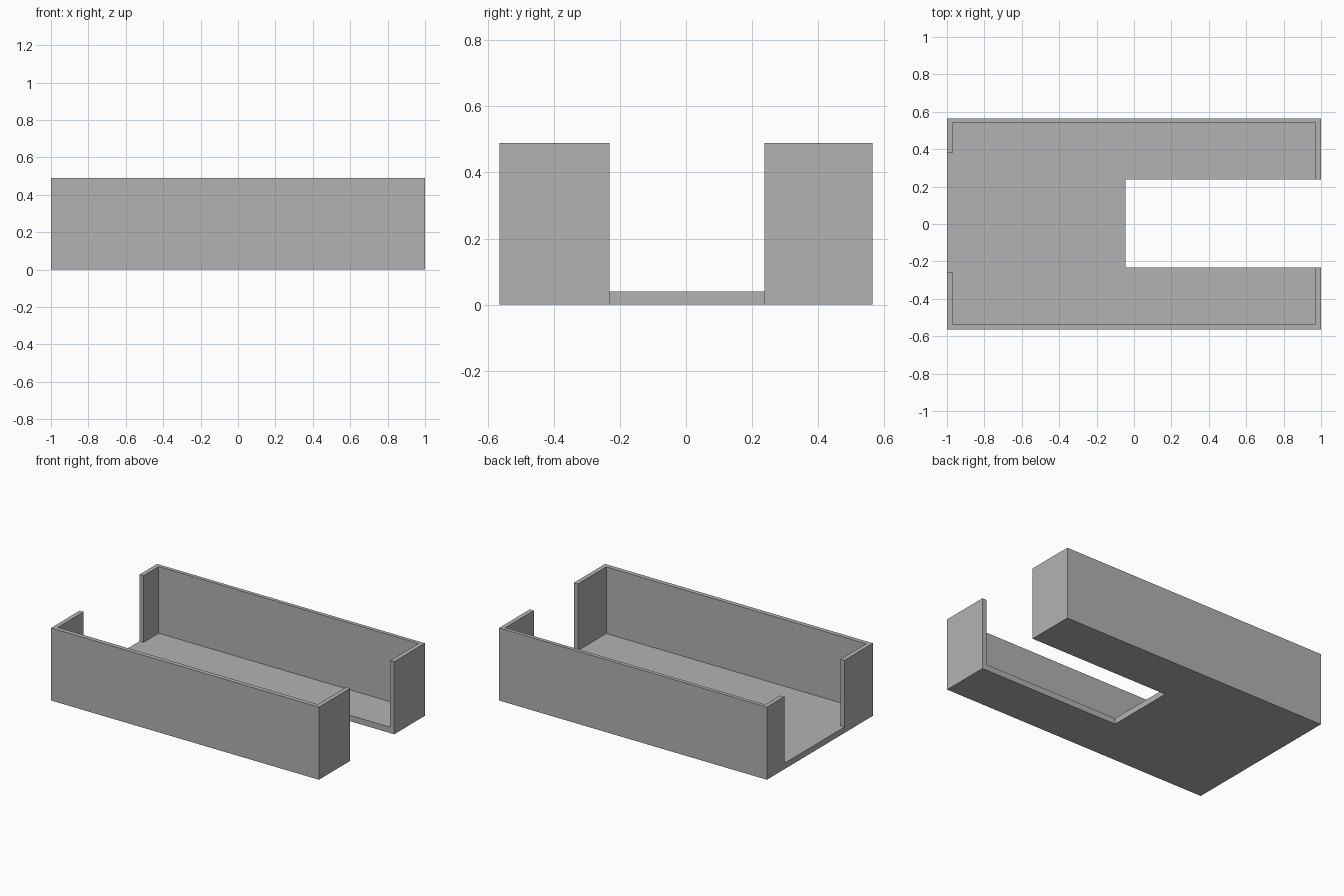
import bpy
import bmesh

cube = bpy.data.objects.get("Cube")
if cube:
    bpy.data.objects.remove(cube, do_unlink=True)

HEIGHT = 0.49
FLOOR = 0.04
ABOVE = 1.0

grey = bpy.data.materials.new("plain grey")
grey.use_nodes = True
colour = (0.448, 0.448, 0.448, 1)
grey.diffuse_color = colour
grey.node_tree.nodes["Principled BSDF"].inputs["Base Color"].default_value = colour


def box(name, xs, ys, zs):
    """Axis-aligned box spanning the given ranges."""
    bm = bmesh.new()
    bmesh.ops.create_cube(bm, size=1)
    for v in bm.verts:
        v.co = [r[0] if c < 0 else r[1] for c, r in zip(v.co, (xs, ys, zs))]
    mesh = bpy.data.meshes.new(name)
    bm.to_mesh(mesh)
    bm.free()
    mesh.materials.append(grey)
    obj = bpy.data.objects.new(name, mesh)
    bpy.context.collection.objects.link(obj)
    return obj


# Solid block that becomes the open tray
tray = box("tray", (-1, 1), (-0.565, 0.565), (0, HEIGHT))

cutters = [
    # Hollow between the thin walls
    box("cavity_cutter", (-0.97, 0.97), (-0.535, 0.54), (FLOOR, ABOVE)),
    # Opening in the left-hand end wall, down to the floor
    box("end_opening_cutter", (-1.1, -0.8), (-0.26, 0.38), (FLOOR, ABOVE)),
    # Slot through the other end wall and the floor
    box("slot_cutter", (-0.045, 1.1), (-0.232, 0.238), (-0.1, ABOVE)),
]

for cutter in cutters:
    cutter.hide_render = True
    mod = tray.modifiers.new(cutter.name, "BOOLEAN")
    mod.operation = "DIFFERENCE"
    mod.solver = "EXACT"
    mod.object = cutter

# Bake the cuts and drop the cutters
bpy.context.view_layer.update()
depsgraph = bpy.context.evaluated_depsgraph_get()
cut_mesh = bpy.data.meshes.new_from_object(tray.evaluated_get(depsgraph))
tray.modifiers.clear()
tray.data = cut_mesh
cut_mesh.name = "tray"
for cutter in cutters:
    bpy.data.objects.remove(cutter, do_unlink=True)
